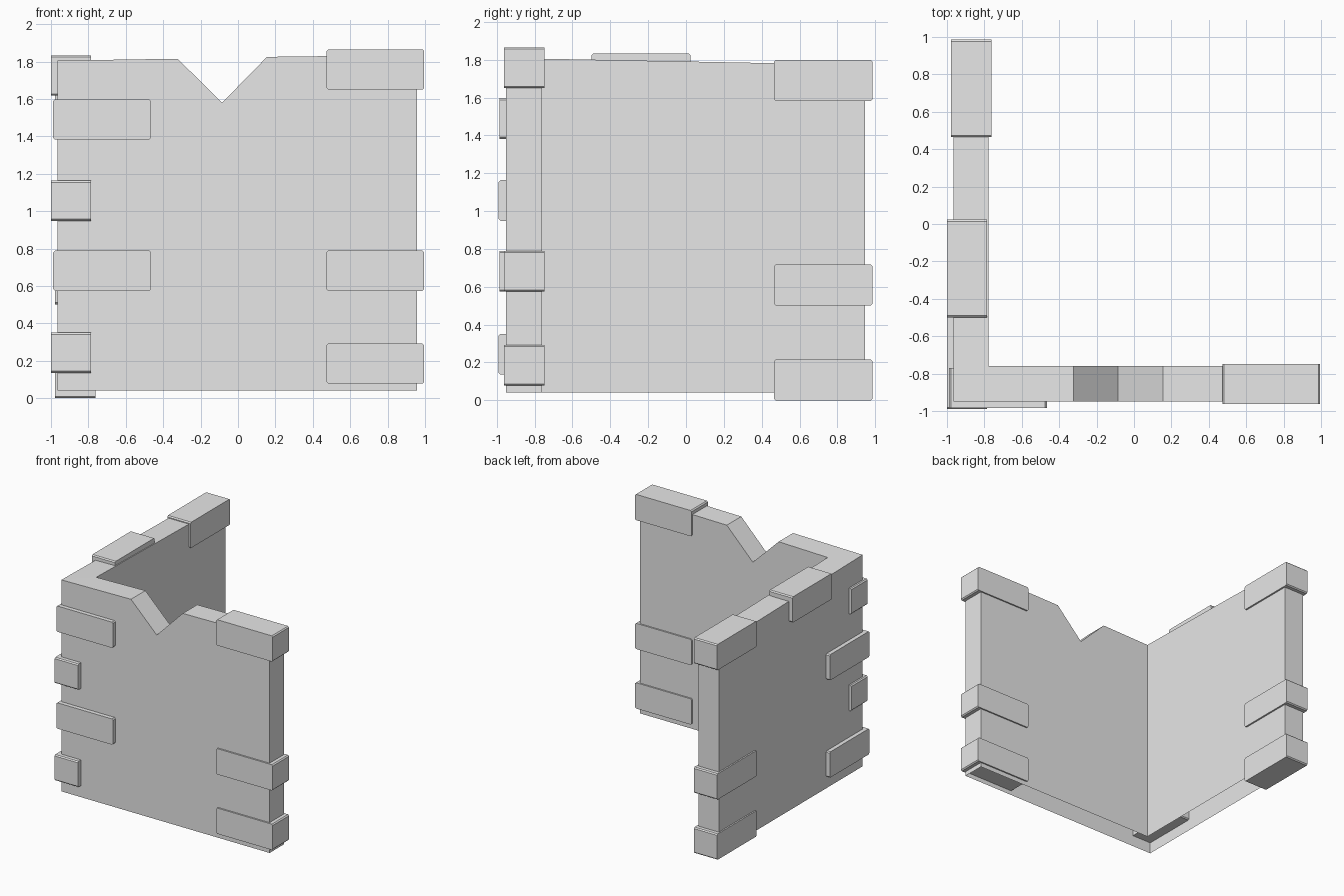
import bpy, bmesh
from mathutils import Vector

cube = bpy.data.objects.get("Cube")
if cube:
    bpy.data.objects.remove(cube, do_unlink=True)

stone = bpy.data.materials.new("grey_stone")
stone.use_nodes = True
GREY = (0.8, 0.8, 0.8, 1)
stone.diffuse_color = GREY
stone.node_tree.nodes["Principled BSDF"].inputs["Base Color"].default_value = GREY


def add_object(name, bm):
    mesh = bpy.data.meshes.new(name)
    bm.to_mesh(mesh)
    bm.free()
    mesh.materials.append(stone)
    obj = bpy.data.objects.new(name, mesh)
    bpy.context.collection.objects.link(obj)
    return obj


# L-shaped wall, open underneath: cross-sections swept along the corner
OUT_X, IN_X, OUT_Y, IN_Y, BASE = -0.966, -0.777, -0.95, -0.76, 0.04
tops = [(0.957, 1.835), (0.155, 1.825), (-0.085, 1.58), (-0.323, 1.815)]
sections = [((x, OUT_Y), (x, IN_Y), z) for x, z in tops]
sections.append(((OUT_X, OUT_Y), (IN_X, IN_Y), 1.805))
sections.append(((OUT_X, 0.947), (IN_X, 0.947), 1.772))

bm = bmesh.new()
rings = []
for outer, inner, z in sections:
    corners = [(*outer, BASE), (*outer, z), (*inner, z), (*inner, BASE)]
    rings.append([bm.verts.new(c) for c in corners])
for a, b in zip(rings, rings[1:]):
    for i in range(3):
        bm.faces.new((a[i], b[i], b[i + 1], a[i + 1]))
bm.faces.new(rings[0])
bm.faces.new(rings[-1][::-1])
bmesh.ops.recalc_face_normals(bm, faces=bm.faces)
# make sure the open shell faces outward
bm.faces.ensure_lookup_table()
if bm.faces[0].normal.y > 0:
    bmesh.ops.reverse_faces(bm, faces=bm.faces)
add_object("corner_wall", bm)

# Bricks: long blocks chamfered on the four edges across their thickness
LENGTH, SIZE = 0.522, 0.215


def brick(name, x, y, z, along):
    """Brick whose lowest corner is (x, y, z); along is 0 for x, 1 for y."""
    dims = Vector((SIZE, SIZE, SIZE))
    dims[along] = LENGTH
    bm = bmesh.new()
    bmesh.ops.create_cube(bm, size=1)
    for v in bm.verts:
        v.co = Vector(d * (c + 0.5) for d, c in zip(dims, v.co)) + Vector((x, y, z))
    across = 1 - along
    edges = [e for e in bm.edges
             if abs(e.verts[0].co[across] - e.verts[1].co[across]) > 0.1]
    bmesh.ops.bevel(bm, geom=edges, offset=0.009, segments=1, affect='EDGES')
    add_object(name, bm)


# Bricks at the free end of the front wall
for i, z in enumerate((0.078, 0.574, 1.65)):
    brick(f"front_end_brick_{i}", 0.473, -0.963, z, 0)
# Bricks at the free end of the side wall
for i, z in enumerate((0.0, 0.502, 1.582)):
    brick(f"side_end_brick_{i}", -0.978, 0.464, z, 1)
# Corner bricks, alternating between the two walls
for i, z in enumerate((0.574, 1.382)):
    brick(f"corner_front_brick_{i}", -0.988, -0.985, z, 0)
for i, z in enumerate((0.136, 0.948)):
    brick(f"corner_side_brick_{i}", -1.0, -0.99, z, 1)
# Loose brick on top of the side wall
brick("top_brick", -1.0, -0.499, 1.618, 1)
